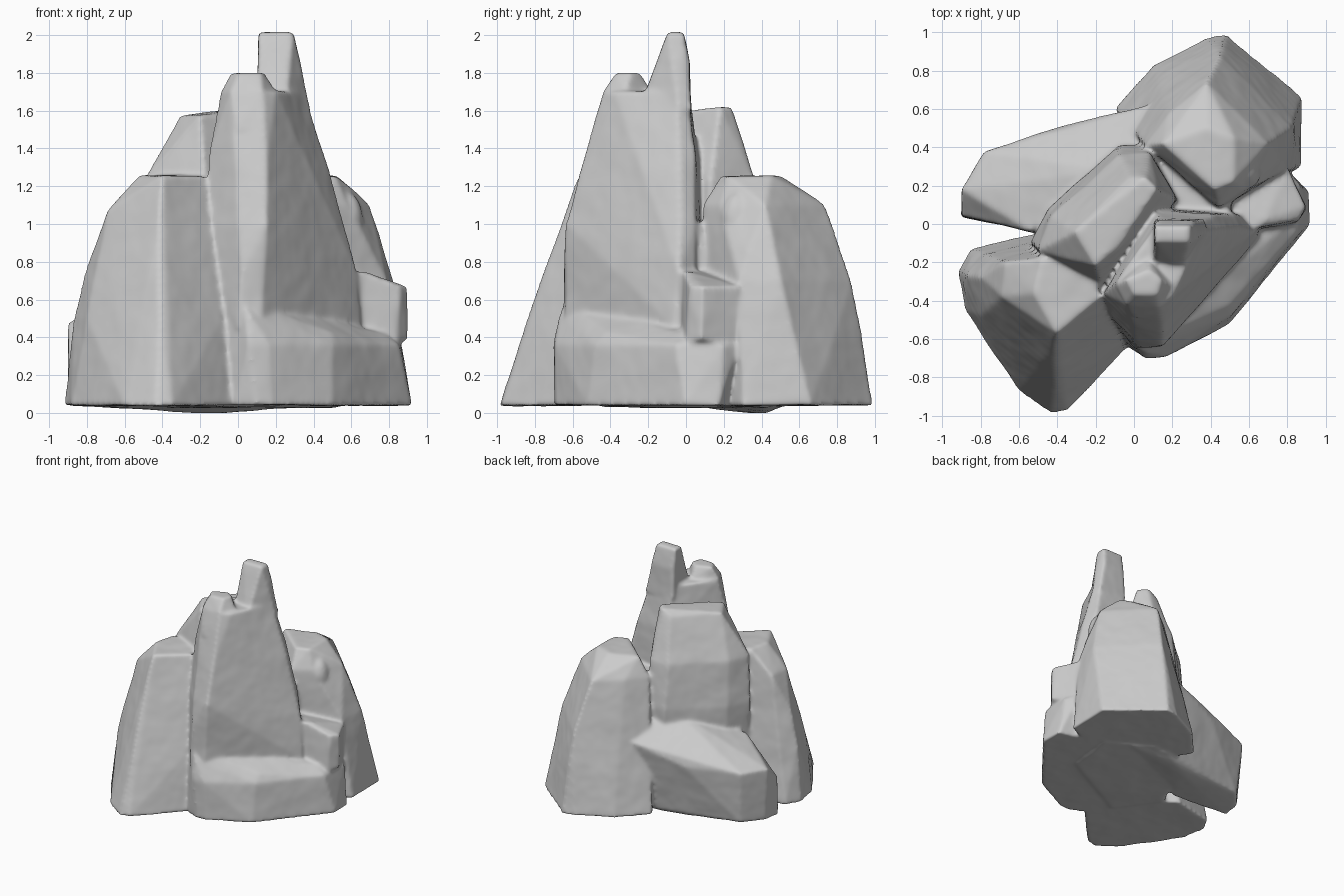
import bpy, bmesh

parts = []


def rock(name, rings):
    """Convex boulder through rings of (z, [(x, y), ...])."""
    bm = bmesh.new()
    for z, pts in rings:
        for x, y in pts:
            bm.verts.new((x, y, z))
    bmesh.ops.convex_hull(bm, input=bm.verts)
    loose = [v for v in bm.verts if not v.link_faces]
    bmesh.ops.delete(bm, geom=loose, context='VERTS')
    bmesh.ops.recalc_face_normals(bm, faces=bm.faces)
    mesh = bpy.data.meshes.new(name)
    bm.to_mesh(mesh)
    bm.free()
    ob = bpy.data.objects.new(name, mesh)
    bpy.context.collection.objects.link(ob)
    parts.append(ob)


# Front left column
rock("front_left_column", [
    (0.04, [(-.92, -.25), (-.88, -.45), (-.6, -.87), (-.43, -.985), (-.35, -.975),
            (-.03, -.64), (-.1, -.35), (-.5, -.05), (-.85, -.13)]),
    (0.50, [(-.87, -.27), (-.8, -.48), (-.41, -.84), (-.08, -.58)]),
    (0.78, [(-.80, -.28), (-.41, -.74)]),
    (1.07, [(-.69, -.38), (-.67, -.2), (-.42, -.64), (-.18, -.42)]),
    (1.255, [(-.48, -.18), (-.52, -.36), (-.4, -.57), (-.18, -.39), (-.2, -.25)]),
])

# Back right column with a rounded knob
rock("back_right_column", [
    (0.04, [(.88, .66), (.87, .3), (.48, .99), (.38, .975), (.1, .83), (-.1, .6),
            (.1, .3), (.5, .1)]),
    (0.70, [(.82, .5), (.79, .28), (.45, .88), (.5, .1)]),
    (1.10, [(.70, .42), (.38, .74), (.18, .57), (.06, .41), (.44, .09), (.58, .18)]),
    (1.255, [(.15, .42), (.42, .18), (.52, .22), (.52, .45), (.38, .5)]),
])
bpy.ops.mesh.primitive_uv_sphere_add(segments=24, ring_count=16, location=(.57, .27, 1.02))
knob = bpy.context.object
knob.name = "column_knob"
knob.scale = (.09, .09, .15)
parts.append(knob)

# Tall block behind the spire
rock("rear_block", [
    (0.20, [(-.5, -.1), (-.42, .08), (-.08, .4), (.1, .4), (.25, .1), (-.15, -.35)]),
    (0.85, [(-.54, -.1), (-.45, .08), (-.08, .41), (.08, .41)]),
    (1.22, [(-.5, -.14), (-.43, .04), (-.08, .36), (.08, .37), (.22, .13), (-.17, -.32)]),
    (1.575, [(-.31, -.04), (-.2, -.22), (-.08, -.13), (-.02, .24)]),
    (1.62, [(.06, .24), (.12, .18)]),
])

# Hidden core that closes the gaps between the boulders
rock("core", [
    (0.03, [(-.4, -.1), (-.15, -.45), (.5, -.1), (.55, .3), (.2, .5), (-.1, .4)]),
    (1.00, [(-.3, -.1), (-.17, -.35), (.2, -.2), (.5, .06), (.42, .2), (.15, .35)]),
])

# Low slab leaning out at the back left, with a keel-like underside
rock("back_left_slab", [
    (0.00, [(-.1, .43), (-.2, .35)]),
    (0.03, [(.4, .4), (.1, .5), (-.45, .3)]),
    (0.04, [(-.9, .04), (-.88, .19), (-.75, .34), (-.4, .0)]),
    (0.36, [(-.9, .04), (-.5, -.05)]),
    (0.48, [(-.9, .18), (-.78, .38), (-.35, .52)]),
    (0.62, [(.1, .63), (-.54, -.04)]),
    (0.80, [(-.1, .28), (.1, .4)]),
])

# Main spire: tapering body, blunt front peak and thin rear horn
rock("spire_body", [
    (0.45, [(-.17, -.42), (.0, -.65), (.12, -.64), (.66, -.06), (.6, .06), (.1, .1)]),
    (0.75, [(.63, -.04), (-.18, -.41), (.02, -.645)]),
    (1.00, [(-.18, -.4), (.0, -.6), (.15, -.635), (.56, -.02), (.52, .05), (.1, .08)]),
    (1.35, [(-.16, -.36), (.0, -.52), (.15, -.54), (.46, -.03), (.42, .05), (.1, .07)]),
    (1.70, [(-.09, -.3), (-.04, -.42), (.13, -.44), (.2, -.38), (.355, -.05), (.33, .01),
            (.14, .02)]),
])
rock("spire_front_peak", [
    (1.50, [(-.12, -.33), (.0, -.49), (.15, -.49), (.25, -.3), (.05, -.12)]),
    (1.70, [(-.095, -.31), (-.04, -.425), (.13, -.44), (.2, -.32), (.08, -.18)]),
    (1.80, [(-.04, -.29), (.0, -.37), (.12, -.37), (.14, -.29), (.08, -.24)]),
])
rock("spire_horn", [
    (1.60, [(.39, -.04), (.37, .03), (.1, .03), (.1, -.22), (.25, -.25)]),
    (1.85, [(.33, -.05), (.31, .02), (.13, .02), (.13, -.14), (.24, -.15)]),
    (2.015, [(.11, -.095), (.11, -.015), (.29, -.015), (.29, -.095)]),
])

# Wide front base
rock("front_base", [
    (0.04, [(-.02, -.65), (.1, -.7), (.18, -.69), (.5, -.52), (.92, -.0), (.91, .18),
            (.5, .28), (-.1, -.4)]),
    (0.36, [(-.1, -.55), (.06, -.7), (.16, -.69), (.5, -.48), (.85, -.05), (.87, .2), (.8, .28)]),
    (0.42, [(.5, -.42), (.78, -.02)]),
    (0.52, [(-.08, -.54), (.06, -.67), (.4, -.1)]),
    (0.60, [(.02, -.64), (.04, -.54)]),
])

# Small block on the right side
rock("side_block", [
    (0.38, [(.63, -.04), (.84, .0), (.9, .08), (.8, .28), (.7, .3), (.5, .1)]),
    (0.67, [(.86, .02), (.9, .09), (.81, .28), (.73, .31)]),
    (0.75, [(.64, -.02), (.5, .1), (.68, .02)]),
])

# Fuse all boulders into one worn mass
bpy.ops.object.select_all(action='DESELECT')
for ob in parts:
    ob.select_set(True)
bpy.context.view_layer.objects.active = parts[0]
bpy.ops.object.join()
formation = parts[0]
formation.name = "rock_formation"
m = formation.modifiers.new("fuse", 'REMESH')
m.mode = 'VOXEL'
m.voxel_size = 0.014
m.use_smooth_shade = True
m = formation.modifiers.new("wear", 'SMOOTH')
m.factor = 0.5
m.iterations = 7
noise = bpy.data.textures.new("rock_noise", 'CLOUDS')
noise.noise_scale = 0.3
m = formation.modifiers.new("uneven", 'DISPLACE')
m.texture = noise
m.strength = 0.015
m.mid_level = 0.45
